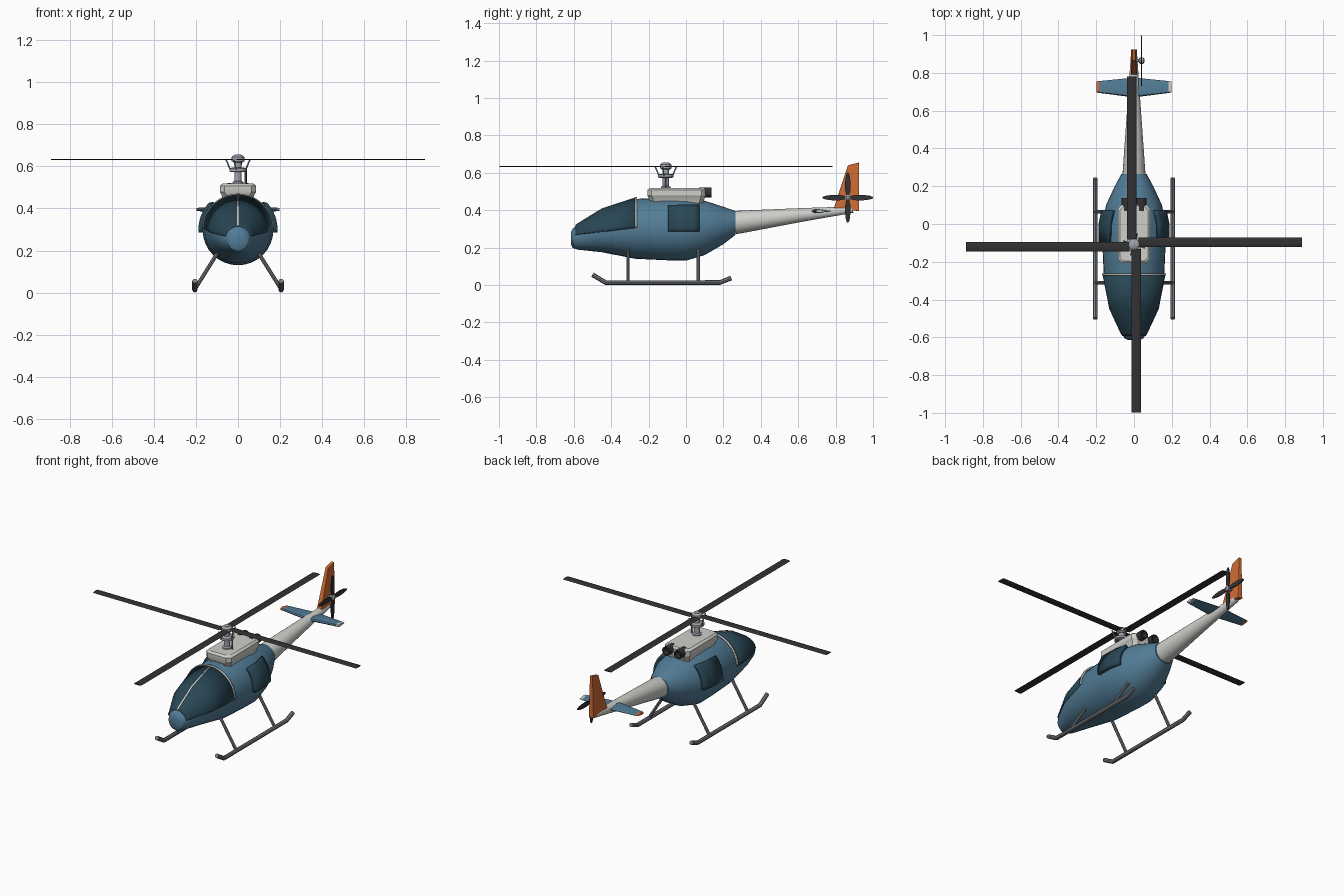
import bpy, bmesh, math
from mathutils import Vector, Matrix

if "Cube" in bpy.data.objects:
    bpy.data.objects.remove(bpy.data.objects["Cube"])


def mat(name, c):
    m = bpy.data.materials.new(name)
    m.diffuse_color = (*c, 1)
    m.use_nodes = True
    m.node_tree.nodes["Principled BSDF"].inputs["Base Color"].default_value = m.diffuse_color
    return m


BLUE = mat("steel blue", (0.085, 0.205, 0.31))
GLASS = mat("dark glass", (0.022, 0.062, 0.09))
WHITE = mat("off white", (0.62, 0.62, 0.59))
ORANGE = mat("orange", (0.63, 0.15, 0.035))
BLACK = mat("blade black", (0.032, 0.032, 0.032))
GREY = mat("skid grey", (0.2, 0.21, 0.23))
METAL = mat("hub metal", (0.36, 0.38, 0.42))


def finish(ob, m, angle=30, bevel=0):
    ob.data.materials.append(m)
    bpy.ops.object.select_all(action='DESELECT')
    ob.select_set(True)
    bpy.context.view_layer.objects.active = ob
    if bevel:
        b = ob.modifiers.new("bevel", 'BEVEL')
        b.width, b.segments = bevel, 2
    if angle:
        bpy.ops.object.shade_smooth_by_angle(angle=math.radians(angle))
    return ob


def make(name, verts, faces, m, angle=30, bevel=0, fix=True):
    me = bpy.data.meshes.new(name)
    me.from_pydata([tuple(v) for v in verts], [], faces)
    if fix:
        bm = bmesh.new()
        bm.from_mesh(me)
        bmesh.ops.recalc_face_normals(bm, faces=bm.faces)
        bm.to_mesh(me)
        bm.free()
    ob = bpy.data.objects.new(name, me)
    bpy.context.collection.objects.link(ob)
    return finish(ob, m, angle, bevel)


def loft(name, rings, m, angle=30, bevel=0):
    n = len(rings[0])
    faces = [(i * n + j, (i + 1) * n + j, (i + 1) * n + (j + 1) % n, i * n + (j + 1) % n)
             for i in range(len(rings) - 1) for j in range(n)]
    faces += [tuple(range(n)), tuple(range((len(rings) - 1) * n, len(rings) * n))]
    return make(name, [p for r in rings for p in r], faces, m, angle, bevel)


def tube(name, pts, r, m):
    cu = bpy.data.curves.new(name, 'CURVE')
    cu.dimensions = '3D'
    cu.bevel_depth, cu.bevel_resolution, cu.use_fill_caps = r, 2, True
    s = cu.splines.new('POLY')
    s.points.add(len(pts) - 1)
    for p, q in zip(s.points, pts):
        p.co = (*q, 1)
    ob = bpy.data.objects.new(name, cu)
    bpy.context.collection.objects.link(ob)
    bpy.ops.object.select_all(action='DESELECT')
    ob.select_set(True)
    bpy.context.view_layer.objects.active = ob
    bpy.ops.object.convert(target='MESH')
    return finish(bpy.context.object, m, 40)


def turned(name, profile, centre, m, axis='Z', n=20):
    """Round part from (radius, height) steps along an axis."""
    rot = {'Z': Matrix.Identity(3), 'Y': Matrix.Rotation(-math.pi / 2, 3, 'X'),
           'X': Matrix.Rotation(math.pi / 2, 3, 'Y')}[axis]
    rings = [[rot @ Vector((r * math.cos(2 * math.pi * k / n), r * math.sin(2 * math.pi * k / n), h))
              + Vector(centre) for k in range(n)] for r, h in profile]
    return loft(name, rings, m, 35)


# Fuselage stations: y, centre height, half width, half height
HULL = [(-.615, .25, .03, .032), (-.605, .25, .05, .052), (-.58, .255, .066, .066),
        (-.45, .288, .125, .113), (-.27, .30, .16, .16), (-.1, .30, .168, .168),
        (0, .297, .168, .167), (.1, .305, .148, .145), (.2, .318, .102, .10), (.265, .332, .067, .064)]


def hull_at(y):
    for a, b in zip(HULL, HULL[1:]):
        if y <= b[0]:
            t = (y - a[0]) / (b[0] - a[0])
            return [p + (q - p) * t for p, q in zip(a, b)]
    return HULL[-1]


def hull_pt(y, ang, off=0):
    _, zc, rx, rz = hull_at(y)
    return Vector(((rx + off) * math.cos(ang), y, zc + (rz + off) * math.sin(ang)))


def ang_z(y, z):
    _, zc, _, rz = hull_at(y)
    return math.asin(max(-1, min(1, (z - zc) / rz)))


def patch(name, ys, lo, hi, off, thick, m, n=20):
    """Plate that follows the hull between angles lo(y) and hi(y)."""
    verts = [hull_pt(y, lo(y) + (hi(y) - lo(y)) * j / n, off) for y in ys for j in range(n + 1)]
    w = n + 1
    faces = [(i * w + j, (i + 1) * w + j, (i + 1) * w + j + 1, i * w + j + 1)
             for i in range(len(ys) - 1) for j in range(n)]
    ob = make(name, verts, faces, m, 30, fix=False)
    s = ob.modifiers.new("thickness", 'SOLIDIFY')
    s.thickness, s.offset = thick, -1
    return ob


loft("fuselage", [[hull_pt(s[0], 2 * math.pi * k / 32) for k in range(32)] for s in HULL], BLUE)


# Windscreen with its frame strips
def sill(y):
    return ang_z(y, .268 + (y + .59) * .115)


GY = [-.592, -.58, -.45, -.27]
patch("windscreen", GY, sill, lambda y: math.pi - sill(y), .006, .009, GLASS, 28)
patch("windscreen_hoop", [-.272, -.262], sill, lambda y: math.pi - sill(y), .010, .009, WHITE, 28)


def half_strip(y):
    return .004 / hull_at(y)[2]


patch("windscreen_centre_bar", GY, lambda y: math.pi / 2 - half_strip(y),
      lambda y: math.pi / 2 + half_strip(y), .009, .009, WHITE, 2)

# Raised side windows
WY = [-.096, 0, .04, .073]


def win_lo(y):
    return ang_z(y, .287)


def win_hi(y):
    return ang_z(y, .415)


patch("side_window_right", WY, win_lo, win_hi, .02, .022, GLASS, 8)
patch("side_window_left", WY, lambda y: math.pi - win_hi(y), lambda y: math.pi - win_lo(y),
      .02, .022, GLASS, 8)

# Tail boom with a slanted front end
loft("tail_boom", [[(r * math.cos(t), y - .3 * r * math.sin(t), z + r * math.sin(t))
                    for t in [2 * math.pi * k / 24 for k in range(24)]]
                   for y, z, r in [(.25, .333, .06), (.268, .335, .0605), (.6, .373, .037), (.89, .403, .017)]], WHITE)


# Tail fin: swept outline, thinner at the top
def fin_ring(h):
    return [(-h, .79, .41), (-h * .6, .866, .64), (-h * .6, .925, .655), (-h, .925, .395)]


loft("tail_fin", [fin_ring(.016), fin_ring(-.016)], ORANGE, 0, .003)


# Stabiliser: tapered aerofoil with coloured tips
def foil(x):
    a = abs(x)
    y0, y1, h = .67 + a * .13, .775 - a * .1, .012 - a * .02
    c = y1 - y0
    return [(x, y0 + c * u, .395 + h * v) for u, v in
            ((0, 0), (.06, .7), (.3, 1), (1, .1), (1, -.1), (.3, -1), (.06, -.7))]


loft("stabiliser", [foil(-.182), foil(0), foil(.182)], BLUE)
loft("stabiliser_tip_left", [foil(-.198), foil(-.182)], ORANGE)
loft("stabiliser_tip_right", [foil(.182), foil(.198)], WHITE)


# Engine cowl and twin exhausts
def cowl_ring(z, w, y0, y1, c=.022):
    return [(-w, y0 + c, z), (-w + c, y0, z), (w - c, y0, z), (w, y0 + c, z),
            (w, y1 - c, z), (w - c, y1, z), (-w + c, y1, z), (-w, y1 - c, z)]


loft("engine_cowl", [cowl_ring(.43, .07, -.19, .09), cowl_ring(.465, .078, -.2, .1),
                     cowl_ring(.478, .086, -.207, .104), cowl_ring(.507, .086, -.207, .104),
                     cowl_ring(.518, .074, -.195, .095)], WHITE)
for side, x in (("left", -.04), ("right", .04)):
    turned("exhaust_" + side, [(.027, .07), (.027, .137), (.02, .137), (.018, .105)],
           (x, 0, .495), BLACK, 'Y')

# Rotor mast, swash plate, hub
MY = -.108
turned("rotor_mast", [(.026, .50), (.026, .525), (.017, .53), (.017, .655)], (0, MY, 0), METAL)
turned("swash_plate", [(.03, .572), (.041, .576), (.041, .59), (.03, .594)], (0, MY, 0), METAL)
turned("rotor_hub", [(.022, .618), (.03, .624), (.03, .644), (.022, .651), (.012, .656)], (0, MY, 0), METAL)
tube("control_rod", [(.036, MY, .51), (.036, MY, .58)], .004, GREY)

# Main rotor: four blades, each set slightly off the radial line
for k in range(4):
    R = Matrix.Translation((0, MY, .633)) @ Matrix.Rotation(k * math.pi / 2, 4, 'Z')
    rings = [[R @ Vector((x, .012 + y, z)) for y, z in
              ((-.025, -.001), (-.012, .003), (.01, .003), (.025, -.001), (.01, -.003), (-.012, -.003))]
             for x in (.025, .89)]
    loft("main_rotor_blade", rings, BLACK, 0)
    tube("pitch_link", [R @ Vector((.036, -.01, -.05)), R @ Vector((.056, -.018, -.002))], .004, METAL)

# Tail rotor on the right of the fin
TR = Vector((.04, .865, .467))
turned("tail_rotor_shaft", [(.008, -.03), (.008, .01)], TR, GREY, 'X', 12)
turned("tail_rotor_hub", [(.008, -.016), (.017, -.009), (.017, .009), (.008, .016)], TR, METAL, 'X', 12)
for k in range(4):
    R = Matrix.Translation(TR) @ Matrix.Rotation(k * math.pi / 2, 4, 'X')
    rings = [[R @ Vector((x, s * w, r)) for x, s in ((-.003, -1), (-.003, 1), (.003, 1), (.003, -1))]
             for r, w in ((.01, .007), (.04, .014), (.08, .015), (.118, .01), (.134, .004))]
    loft("tail_rotor_blade", rings, BLACK, 0)

# Landing skids and struts
for side, s in (("left", -1), ("right", 1)):
    x = s * .205
    tube("skid_" + side, [(x, -.5, .055), (x, -.43, .013), (x, .18, .013), (x, .242, .037)], .0125, GREY)
    for end, y in (("front", -.31), ("rear", .065)):
        tube(f"strut_{end}_{side}", [(x, y, .016), (s * .09, y, .2)], .009, GREY)
